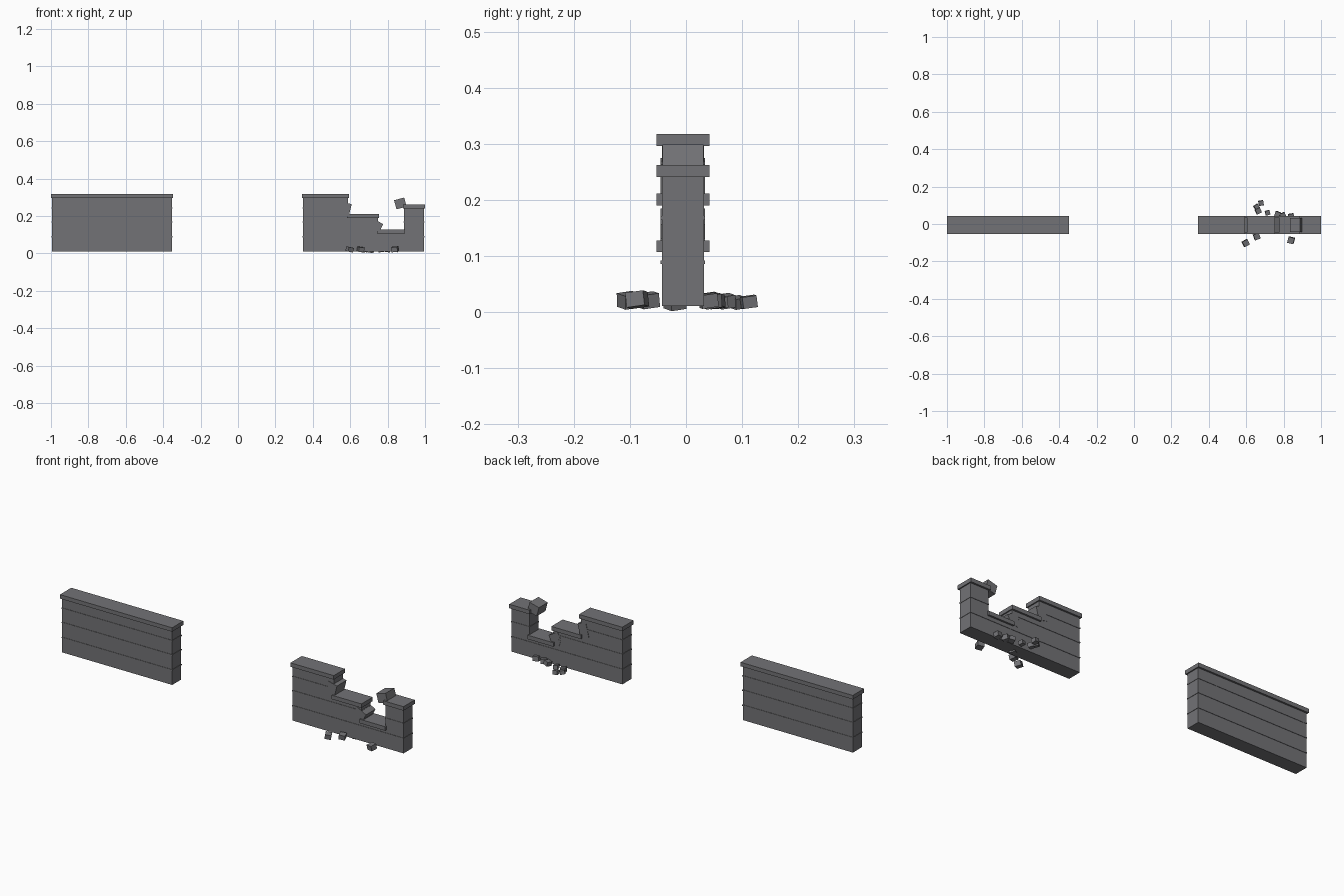
import bpy
from math import radians

cube = bpy.data.objects.get("Cube")
if cube:
    bpy.data.objects.remove(cube, do_unlink=True)

stone = bpy.data.materials.new("grey_stone")
stone.use_nodes = True
GREY = (0.17, 0.17, 0.18, 1)
stone.diffuse_color = GREY
stone.node_tree.nodes["Principled BSDF"].inputs["Base Color"].default_value = GREY

MID_Y = -0.0055       # centre plane of the walls
DEPTH = 0.075         # wall thickness
BASE = 0.011          # underside of the walls
COURSES = (0.089, 0.168, 0.243)


def block(name, centre, size, turn=(0, 0, 0)):
    bpy.ops.mesh.primitive_cube_add(size=1, location=centre,
                                    rotation=[radians(a) for a in turn])
    ob = bpy.context.object
    ob.name = name
    ob.scale = size
    ob.data.materials.append(stone)
    return ob


def span(name, x0, x1, z0, z1, depth):
    return block(name, ((x0 + x1) / 2, MID_Y, (z0 + z1) / 2),
                 (x1 - x0, depth, z1 - z0))


def wall(name, x0, x1, top, cap_height=0.021, lip=0.006):
    """Wall section with an overhanging coping and thin course ridges."""
    span(name + "_body", x0, x1, BASE, top - cap_height, DEPTH)
    span(name + "_coping", x0 - lip, x1 + lip, top - cap_height, top, 0.094)
    for i, z in enumerate(COURSES):
        if z < top - cap_height:
            span(f"{name}_course_{i + 1}", x0 - 0.002, x1 + 0.002,
                 z - 0.003, z + 0.003, DEPTH + 0.004)


# Whole wall, then the broken wall as stepped sections
wall("whole_wall", -0.994, -0.353, 0.317)
wall("broken_wall_high", 0.348, 0.588, 0.317)
wall("broken_wall_middle", 0.588, 0.749, 0.211)
wall("broken_wall_low", 0.749, 0.888, 0.128)
wall("broken_wall_pillar", 0.888, 0.994, 0.262)

# Loose stones sticking out of the breaks
block("break_stone_high", (0.575, MID_Y, 0.235), (0.05, 0.079, 0.07), (0, 14, 0))
block("break_stone_middle", (0.742, MID_Y, 0.155), (0.06, 0.079, 0.035), (0, 28, 0))
block("break_stone_low", (0.735, MID_Y, 0.135), (0.05, 0.078, 0.035), (0, -20, 0))
block("perched_stone", (0.868, MID_Y, 0.267), (0.056, 0.073, 0.05), (0, -15, 0))

# Fallen rubble on both sides: x, y, size, turn
RUBBLE = [
    (0.597, -0.102, 0.031, 30), (0.656, -0.067, 0.031, 20),
    (0.840, -0.087, 0.033, -15), (0.655, 0.092, 0.024, 35),
    (0.679, 0.112, 0.026, 10), (0.664, 0.070, 0.028, 25),
    (0.714, 0.060, 0.024, 15), (0.768, 0.052, 0.028, -20),
    (0.795, 0.044, 0.030, 25), (0.840, 0.040, 0.030, 10),
]
for i, (x, y, size, turn) in enumerate(RUBBLE):
    block(f"rubble_{i + 1}", (x, y, 0.004 + size * 0.55),
          (size, size, size * 0.8), (8, turn / 3, turn))

# Stone resting on the ground under the break
block("rubble_under_wall", (0.70, -0.02, 0.016), (0.03, 0.03, 0.02), (8, 10, 30))
